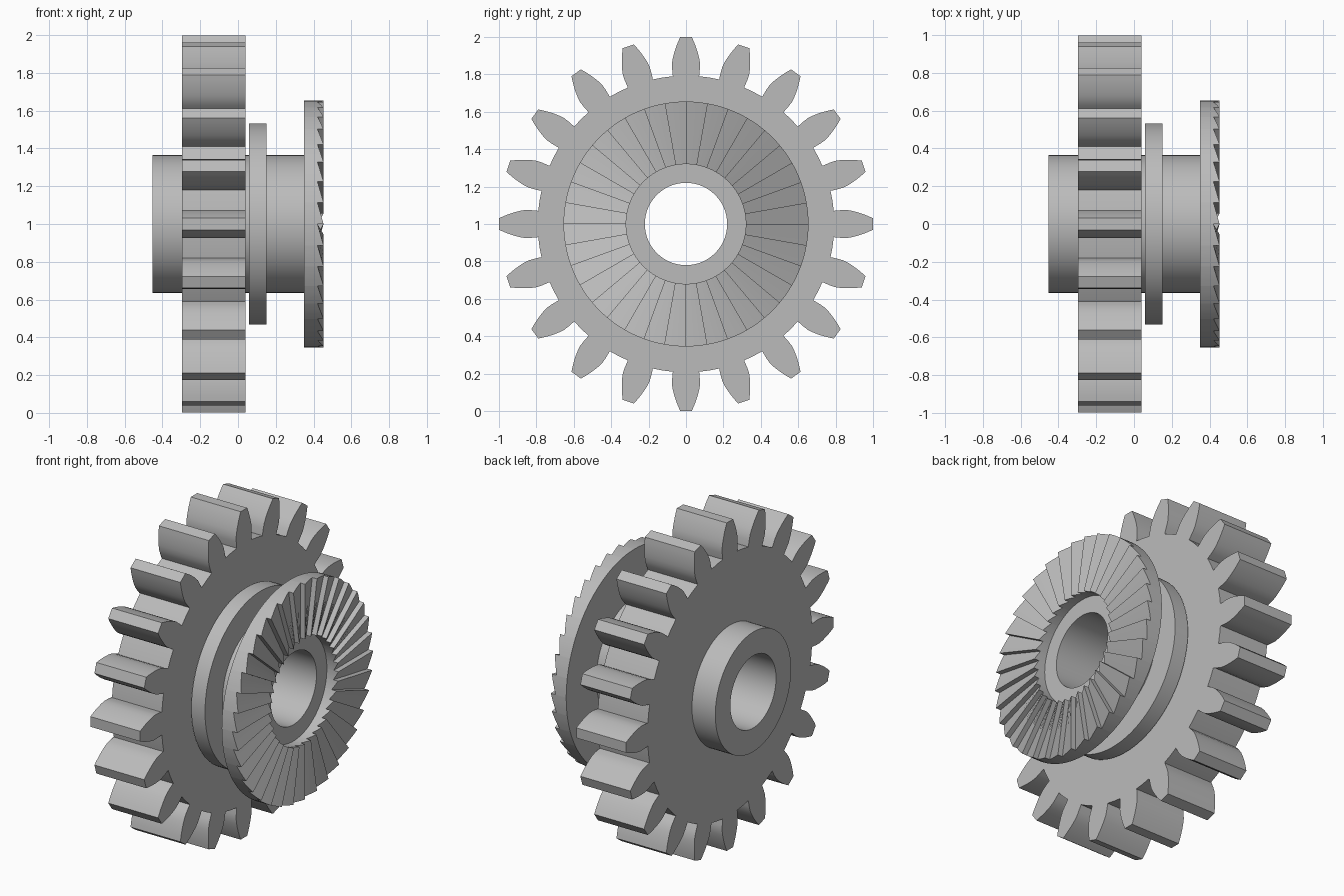
import bpy, bmesh, math

if "Cube" in bpy.data.objects:
    bpy.data.objects.remove(bpy.data.objects["Cube"], do_unlink=True)

GREY = (0.5, 0.5, 0.5, 1.0)
steel = bpy.data.materials.new("steel_grey")
steel.use_nodes = True
steel.diffuse_color = GREY
steel.node_tree.nodes["Principled BSDF"].inputs["Base Color"].default_value = GREY

BORE = 0.22


def at(x, r, a):
    """Point on the horizontal x axle: distance r, angle a from +y towards +z."""
    return (x, r * math.cos(a), 1 + r * math.sin(a))


def finish(bm, name):
    bmesh.ops.remove_doubles(bm, verts=bm.verts, dist=1e-5)
    bmesh.ops.recalc_face_normals(bm, faces=bm.faces)
    mesh = bpy.data.meshes.new(name)
    bm.to_mesh(mesh)
    bm.free()
    obj = bpy.data.objects.new(name, mesh)
    bpy.context.collection.objects.link(obj)
    mesh.materials.append(steel)
    bpy.ops.object.select_all(action='DESELECT')
    obj.select_set(True)
    bpy.context.view_layer.objects.active = obj
    bpy.ops.object.shade_smooth_by_angle(angle=math.radians(25))
    return obj


def loft(bm, loops):
    """Skin a closed series of closed loops."""
    rows = [[bm.verts.new(p) for p in loop] for loop in loops]
    for i, row in enumerate(rows):
        nxt = rows[(i + 1) % len(rows)]
        for j in range(len(row)):
            k = (j + 1) % len(row)
            bm.faces.new((row[j], row[k], nxt[k], nxt[j]))


def lathe(name, profile, steps=96):
    bm = bmesh.new()
    loft(bm, [[at(x, r, math.tau * i / steps) for x, r in profile]
              for i in range(steps)])
    return finish(bm, name)


# Hollow hub with the shift flange
R = 0.365
lathe("hub_sleeve", [(-0.453, BORE), (-0.453, R), (0.058, R), (0.058, 0.532),
                     (0.15, 0.532), (0.15, R), (0.36, R), (0.36, 0.33),
                     (0.375, 0.33), (0.375, BORE)])

# Spur gear: one tooth flank, mirrored and repeated
TEETH = 20
flank = [(0.79, 0.067), (0.83, 0.074), (0.86, 0.075), (0.89, 0.070),
         (0.92, 0.062), (0.95, 0.052), (0.975, 0.042), (0.999, 0.031)]
tooth = [(math.hypot(h, w), -math.atan2(w, h)) for h, w in flank]
tooth += [(r, -a) for r, a in reversed(tooth)]
pitch = math.tau / TEETH
outline = []
for i in range(TEETH):
    outline += [(r, a + i * pitch) for r, a in tooth]
    outline.append((0.793, (i + 0.5) * pitch))
bm = bmesh.new()
loft(bm, [[at(-0.296, 0.3, a), at(-0.296, r, a), at(0.04, r, a), at(0.04, 0.3, a)]
          for r, a in outline])
finish(bm, "spur_gear")

# Ratchet disc: face of radial saw teeth rising anticlockwise
SAW, SUB = 36, 3
BACK, LOW, HIGH = 0.349, 0.421, 0.453
INNER, OUTER = 0.32, 0.655
bm = bmesh.new()
for i in range(SAW):
    prev = None
    for k in range(SUB + 1):
        a = math.tau * (i + k / SUB) / SAW
        top = LOW + (HIGH - LOW) * k / SUB
        row = [bm.verts.new(at(x, r, a)) for x, r in
               ((BACK, INNER), (BACK, OUTER), (top, OUTER), (top, INNER))]
        if prev:
            for j in range(4):
                n = (j + 1) % 4
                bm.faces.new((prev[j], prev[n], row[n], row[j]))
        prev = row
    # Steep wall at the end of each tooth
    low = [bm.verts.new(at(LOW, r, a)) for r in (INNER, OUTER)]
    bm.faces.new((prev[3], prev[2], low[1], low[0]))
finish(bm, "ratchet_disc")
